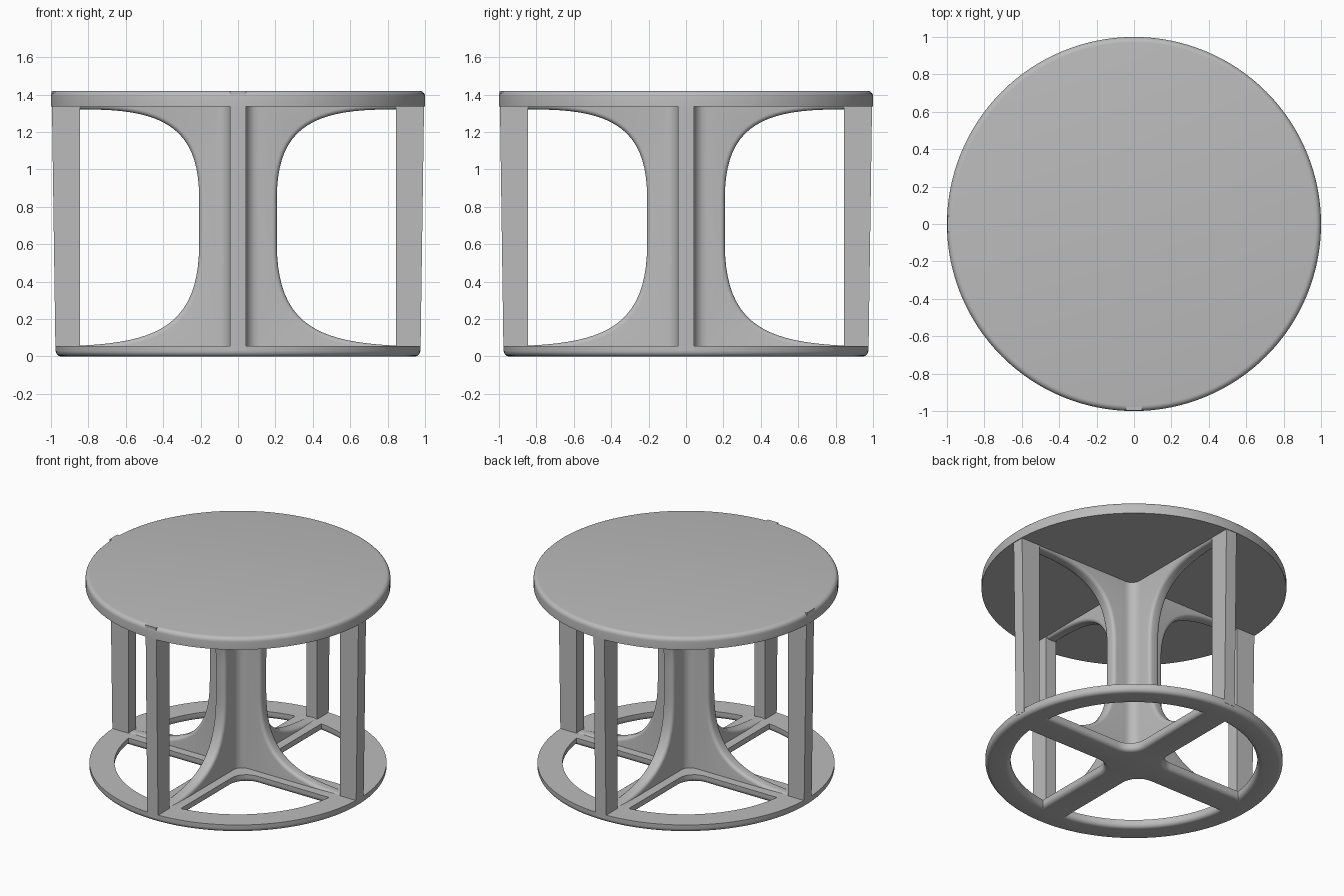
import bpy
import bmesh
from math import sin, cos, pi, asin, radians
from mathutils import Matrix, Vector
from mathutils.geometry import interpolate_bezier

cube = bpy.data.objects.get("Cube")
if cube:
    bpy.data.objects.remove(cube, do_unlink=True)

grey = bpy.data.materials.new("plain grey")
grey.use_nodes = True
grey.diffuse_color = (0.5, 0.5, 0.5, 1)
grey.node_tree.nodes["Principled BSDF"].inputs["Base Color"].default_value = (0.5, 0.5, 0.5, 1)

HALF = 0.043        # half thickness of the panels
TOP, UNDER = 1.42, 1.335
FOOT = 0.055
SIDES = ("right", "back", "left", "front")


def finish(name, bm, turn=0):
    """Turn a bmesh into a shaded object, rotated by quarter turns."""
    bmesh.ops.recalc_face_normals(bm, faces=bm.faces)
    bm.transform(Matrix.Rotation(turn * pi / 2, 4, "Z"))
    mesh = bpy.data.meshes.new(name)
    bm.to_mesh(mesh)
    bm.free()
    mesh.materials.append(grey)
    ob = bpy.data.objects.new(name, mesh)
    bpy.context.collection.objects.link(ob)
    bpy.ops.object.select_all(action="DESELECT")
    ob.select_set(True)
    bpy.context.view_layer.objects.active = ob
    bpy.ops.object.shade_smooth_by_angle(angle=radians(32))
    return ob


def arc(cx, cy, r, a, b, n):
    return [(cx + r * cos(a + (b - a) * i / n), cy + r * sin(a + (b - a) * i / n))
            for i in range(n + 1)]


def circle(r, n=128):
    return arc(0, 0, r, 0, 2 * pi, n)[:-1]


def quarter_turn(points, k):
    c, s = (1, 0, -1, 0)[k], (0, 1, 0, -1)[k]
    return [(x * c - y * s, x * s + y * c) for x, y in points]


def loft(name, layers):
    """Bridge matching sets of outlines through layers (z, outlines), cap both ends."""
    bm = bmesh.new()
    rings = [[[bm.verts.new((x, y, z)) for x, y in line] for line in lines]
             for z, lines in layers]
    for low, high in zip(rings, rings[1:]):
        for a, b in zip(low, high):
            for i in range(len(a)):
                j = (i + 1) % len(a)
                bm.faces.new((a[i], a[j], b[j], b[i]))
    for cap in (rings[0], rings[-1]):
        if len(cap) == 1:
            bm.faces.new(cap[0])
        else:
            edges = [bm.edges.get((l[i - 1], l[i])) for l in cap for i in range(len(l))]
            bmesh.ops.triangle_fill(bm, use_beauty=True, edges=edges)
    return finish(name, bm)


def rounding(r, n=5):
    """Pairs of (inward offset, rise) for a quarter-round edge."""
    return [(r * (1 - cos(t * pi / 2 / n)), r * sin(t * pi / 2 / n)) for t in range(n + 1)]


# Round top with a softened upper edge
SOFT = 0.03
loft("table_top", [(UNDER, [circle(1)])] +
     [(TOP - SOFT + up, [circle(1 - d)]) for d, up in rounding(SOFT)])


# Base ring with a four-armed cross, softened on its lower edges
def base_outlines(d):
    w, r, f = 0.105 - d, 0.81 + d, 0.12
    a = asin(w / r)
    opening = arc(0.105 + f, 0.105 + f, f + d, 1.5 * pi, pi, 8) + arc(0, 0, r, pi / 2 - a, a, 24)
    return [circle(0.975 - d)] + [quarter_turn(opening, k) for k in range(4)]


loft("base_ring", [(FOOT, base_outlines(0))] +
     [(SOFT - up, base_outlines(d)) for d, up in rounding(SOFT)])

# Central column with hollow rounded corners
corner = arc(0.11, 0.11, 0.11 - HALF, 1.5 * pi, pi, 8)
column = [p for k in range(4) for p in quarter_turn(corner, k)]
loft("centre_column", [(0.03, [column]), (1.36, [column])])


def prism(outline):
    """Extrude an x-z outline to the panel thickness."""
    bm = bmesh.new()
    face = bm.faces.new([bm.verts.new((x, -HALF, z)) for x, z in outline])
    new = bmesh.ops.extrude_face_region(bm, geom=[face])["geom"]
    bmesh.ops.translate(bm, vec=(0, 2 * HALF, 0),
                        verts=[v for v in new if isinstance(v, bmesh.types.BMVert)])
    return bm


def bezier(*pts):
    p = [Vector((x, 0, z)) for x, z in pts]
    return [(v.x, v.z) for v in interpolate_bezier(*p, 20)]


# Curved webs and upright legs, one pair per side
sweep = (bezier((0.80, 0.06), (0.42, 0.085), (0.208, 0.18), (0.208, 0.60)) +
         bezier((0.208, 0.85), (0.208, 1.22), (0.40, 1.32), (0.80, 1.32)))
rim = [(0.87, 0.058)] + sweep + [(0.87, 1.322)]
web = [(0, 0.02), (0.87, 0.02)] + rim + [(0.87, 1.37), (0, 1.37)]
leg = [(0.845, 0.03), (0.976, 0.03), (0.995, 1.36), (0.845, 1.36)]


def on_rim(v):
    return any(abs(v.co.x - x) + abs(v.co.z - z) < 1e-4 for x, z in rim)


for k, side in enumerate(SIDES):
    bm = prism(web)
    bm.normal_update()
    edges = [e for e in bm.edges if on_rim(e.verts[0]) and on_rim(e.verts[1])
             and abs(e.verts[0].co.y - e.verts[1].co.y) < 1e-4]
    bmesh.ops.bevel(bm, geom=edges, offset=0.024, segments=4, profile=0.5,
                    affect="EDGES", clamp_overlap=False)
    finish(side + "_web", bm, k)
    finish(side + "_leg", prism(leg), k)

# Small square tabs breaking the softened rim
for k, side in ((2, "left"), (3, "front")):
    tab = [(0.95, 1.38), (0.998, 1.38), (0.998, 1.419), (0.95, 1.419)]
    finish(side + "_rim_tab", prism(tab), k)
